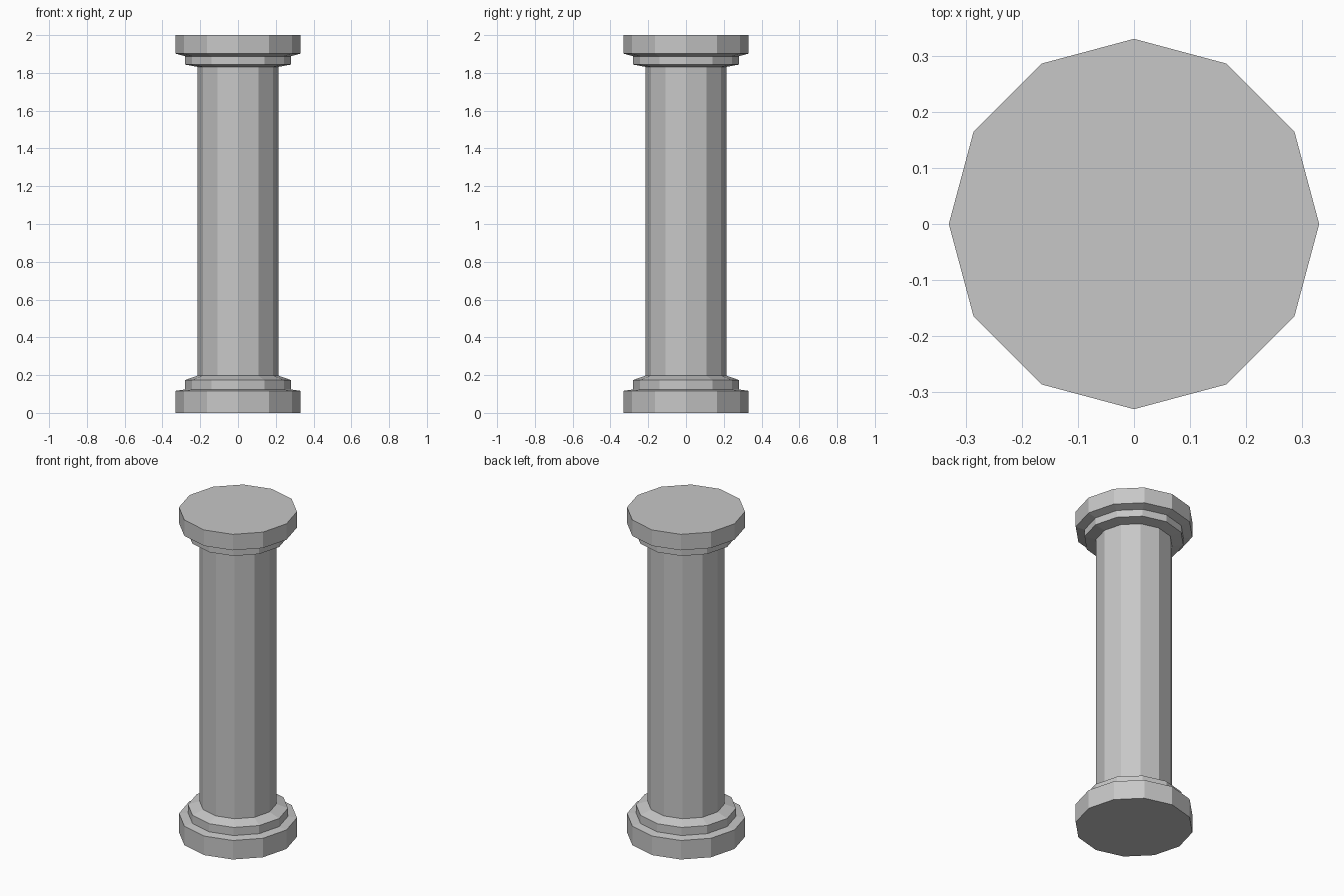
import bpy
import bmesh
import math

SIDES = 12

cube = bpy.data.objects.get("Cube")
if cube:
    bpy.data.objects.remove(cube, do_unlink=True)

# Stone colour
stone = bpy.data.materials.new("pale grey stone")
stone.use_nodes = True
colour = (0.57, 0.57, 0.57, 1)
stone.diffuse_color = colour
stone.node_tree.nodes["Principled BSDF"].inputs["Base Color"].default_value = colour


def turned_part(name, profile):
    """Turn a (radius, height) profile into a capped, flat-sided solid."""
    bm = bmesh.new()
    rings = []
    for radius, z in profile:
        angles = [math.tau * i / SIDES for i in range(SIDES)]
        rings.append([bm.verts.new((radius * math.cos(a), radius * math.sin(a), z))
                      for a in angles])
    for low, high in zip(rings, rings[1:]):
        for i in range(SIDES):
            j = (i + 1) % SIDES
            bm.faces.new((low[i], low[j], high[j], high[i]))
    bm.faces.new(rings[0][::-1])
    bm.faces.new(rings[-1])
    mesh = bpy.data.meshes.new(name)
    bm.to_mesh(mesh)
    bm.free()
    mesh.materials.append(stone)
    obj = bpy.data.objects.new(name, mesh)
    bpy.context.collection.objects.link(obj)
    return obj


# Base: wide plinth, stepped ring and a sloped collar into the shaft
turned_part("base", [(0.33, 0), (0.33, 0.117), (0.28, 0.124),
                     (0.28, 0.174), (0.215, 0.197)])

# Shaft
turned_part("shaft", [(0.215, 0.197), (0.215, 1.832)])

# Capital: sloped collar, ring and wide top slab
turned_part("capital", [(0.215, 1.832), (0.28, 1.844), (0.28, 1.888),
                        (0.33, 1.902), (0.33, 2)])
